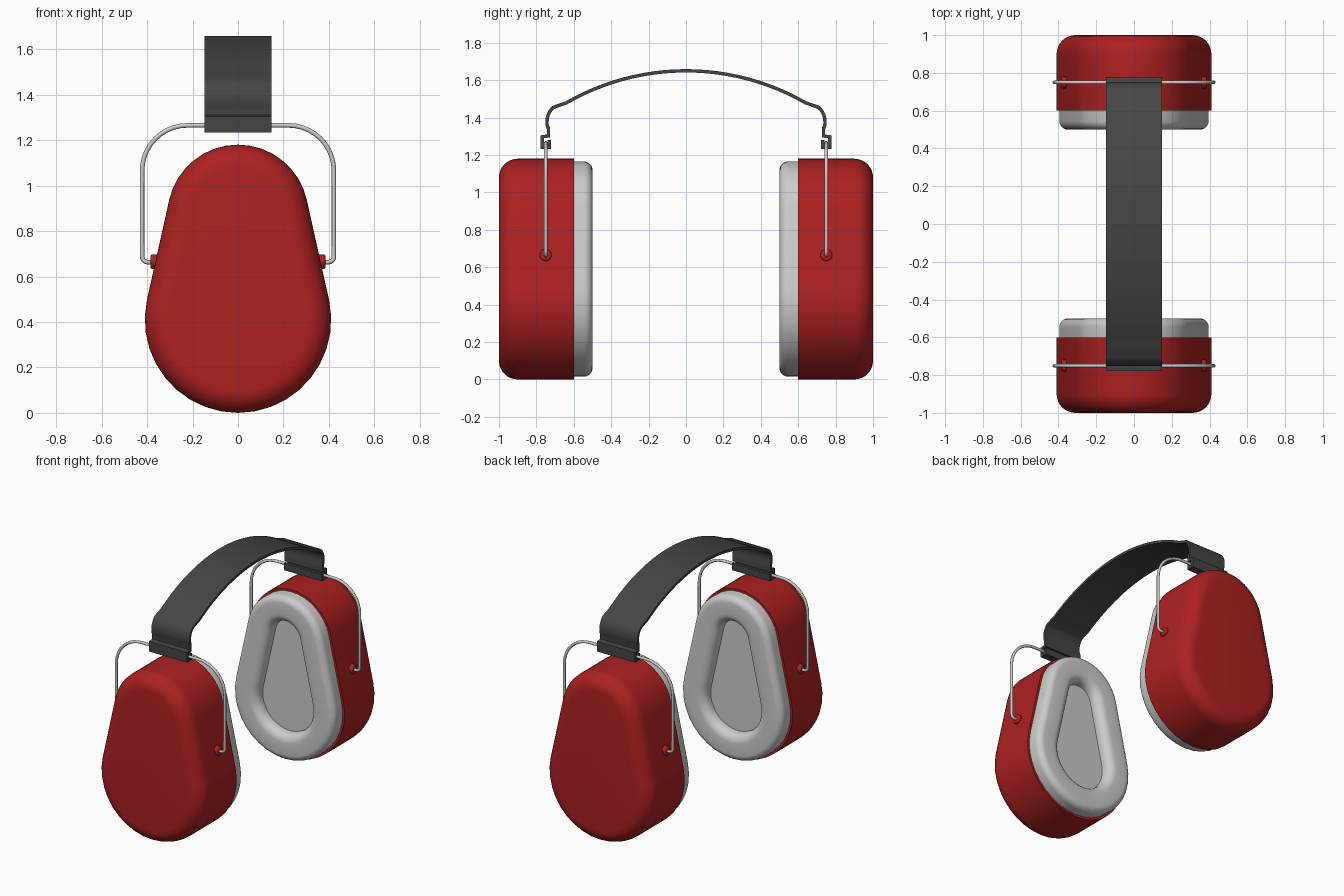
import bpy, bmesh
from math import sin, cos, pi, asin, radians

if "Cube" in bpy.data.objects:
    bpy.data.objects.remove(bpy.data.objects["Cube"])

def material(name, rgb):
    m = bpy.data.materials.new(name)
    m.diffuse_color = (*rgb, 1)
    m.use_nodes = True
    m.node_tree.nodes["Principled BSDF"].inputs["Base Color"].default_value = m.diffuse_color
    return m

RED = material("red_shell", (0.42, 0.015, 0.015))
DARK = material("dark_band", (0.06, 0.06, 0.06))

def add_object(name, bm, mat=None, angle=35):
    bmesh.ops.recalc_face_normals(bm, faces=bm.faces)
    me = bpy.data.meshes.new(name)
    bm.to_mesh(me)
    bm.free()
    ob = bpy.data.objects.new(name, me)
    bpy.context.collection.objects.link(ob)
    if mat:
        me.materials.append(mat)
    smooth(ob, angle)
    return ob

def smooth(ob, angle=35):
    bpy.ops.object.select_all(action='DESELECT')
    bpy.context.view_layer.objects.active = ob
    ob.select_set(True)
    bpy.ops.object.shade_smooth_by_angle(angle=radians(angle))

def arc(cx, cy, r, a0, a1, n):
    """Points on an arc, angles in degrees."""
    return [(cx + r * cos(radians(a0 + (a1 - a0) * i / n)),
             cy + r * sin(radians(a0 + (a1 - a0) * i / n))) for i in range(n + 1)]

def egg(inset):
    """Egg outline in x-z: two circles joined by tangents, offset inwards."""
    t = asin(0.10 / 0.46) * 180 / pi
    return (arc(0, 0.87, 0.31 - inset, t, 180 - t, 16)
            + arc(0, 0.41, 0.41 - inset, 180 - t, 360 + t, 20))

def egg_loft(name, profile, side, mat=None):
    """Loft egg rings along y through (inset, y) pairs and cap both ends."""
    bm = bmesh.new()
    rings = [[bm.verts.new((x, y * side, z)) for x, z in egg(i)] for i, y in profile]
    n = len(rings[0])
    for a, b in zip(rings, rings[1:]):
        for k in range(n):
            bm.faces.new((a[k], a[(k + 1) % n], b[(k + 1) % n], b[k]))
    bm.faces.new(rings[0])
    bm.faces.new(rings[-1])
    return add_object(name, bm, mat)

def wire(name, path, radius):
    cu = bpy.data.curves.new(name, 'CURVE')
    cu.dimensions = '3D'
    cu.bevel_depth = radius
    cu.bevel_resolution = 2
    cu.use_fill_caps = True
    sp = cu.splines.new('POLY')
    sp.points.add(len(path) - 1)
    for p, co in zip(sp.points, path):
        p.co = (*co, 1)
    ob = bpy.data.objects.new(name, cu)
    bpy.context.collection.objects.link(ob)
    bpy.ops.object.select_all(action='DESELECT')
    bpy.context.view_layer.objects.active = ob
    ob.select_set(True)
    bpy.ops.object.convert(target='MESH')
    smooth(bpy.context.object, 50)

# Profiles (inset, y) of the shell and the ear cushion
shell = [(0, 0.60)] + arc(0.10, 0.90, 0.10, 180, 90, 8)
cushion = ([(0.015, 0.605)] + arc(0.06, 0.545, 0.045, 180, 270, 6)
           + arc(0.14, 0.56, 0.06, 270, 360, 6) + [(0.20, 0.575)])

# Right half of the wire yoke in x-z, then mirrored
half = ([(0.33, 0.663)] + arc(0.397, 0.688, 0.025, -90, 0, 4)
        + arc(0.222, 1.065, 0.20, 0, 90, 10))
yoke = half + [(-x, z) for x, z in reversed(half)]

for side, label in ((-1, "front"), (1, "back")):
    egg_loft(label + "_ear_cup", shell, side, RED)
    egg_loft(label + "_ear_cushion", cushion, side)
    wire(label + "_wire_yoke", [(x, 0.75 * side, z) for x, z in yoke], 0.01)
    # Pivot grommets where the wire enters the cup
    for sx, hand in ((-1, "left"), (1, "right")):
        bpy.ops.mesh.primitive_cylinder_add(vertices=20, radius=0.032, depth=0.07,
            location=(0.35 * sx, 0.75 * side, 0.665), rotation=(0, pi / 2, 0))
        g = bpy.context.object
        g.name = f"{label}_{hand}_pivot"
        g.data.materials.append(RED)
        bev = g.modifiers.new("bevel", 'BEVEL')
        bev.width = 0.008
        bev.segments = 2
        smooth(g)

# Headband: arched strip with hooks curling round both wires
prof = (arc(0, 0.37, 1.28, 90, 60, 12) + arc(0.645, 1.38, 0.098, 50, 0, 6)
        + [(0.743, 1.362), (0.735, 1.34), (0.735, 1.302), (0.769, 1.297),
           (0.769, 1.242), (0.731, 1.242), (0.731, 1.28)])
path = [(-y, z) for y, z in reversed(prof[1:])] + prof
bm = bmesh.new()
rows = [[bm.verts.new((x, y, z)) for x in (-0.148, 0.148)] for y, z in path]
for a, b in zip(rows, rows[1:]):
    bm.faces.new((a[0], a[1], b[1], b[0]))
band = add_object("headband", bm, DARK)
sol = band.modifiers.new("thickness", 'SOLIDIFY')
sol.thickness = 0.018
sol.offset = 0
sol.use_even_offset = True
bpy.context.view_layer.objects.active = band
# Thicken before the smooth-by-angle step
while band.modifiers[0] != sol:
    bpy.ops.object.modifier_move_up(modifier=sol.name)
bpy.ops.object.modifier_apply(modifier=sol.name)
smooth(band)
